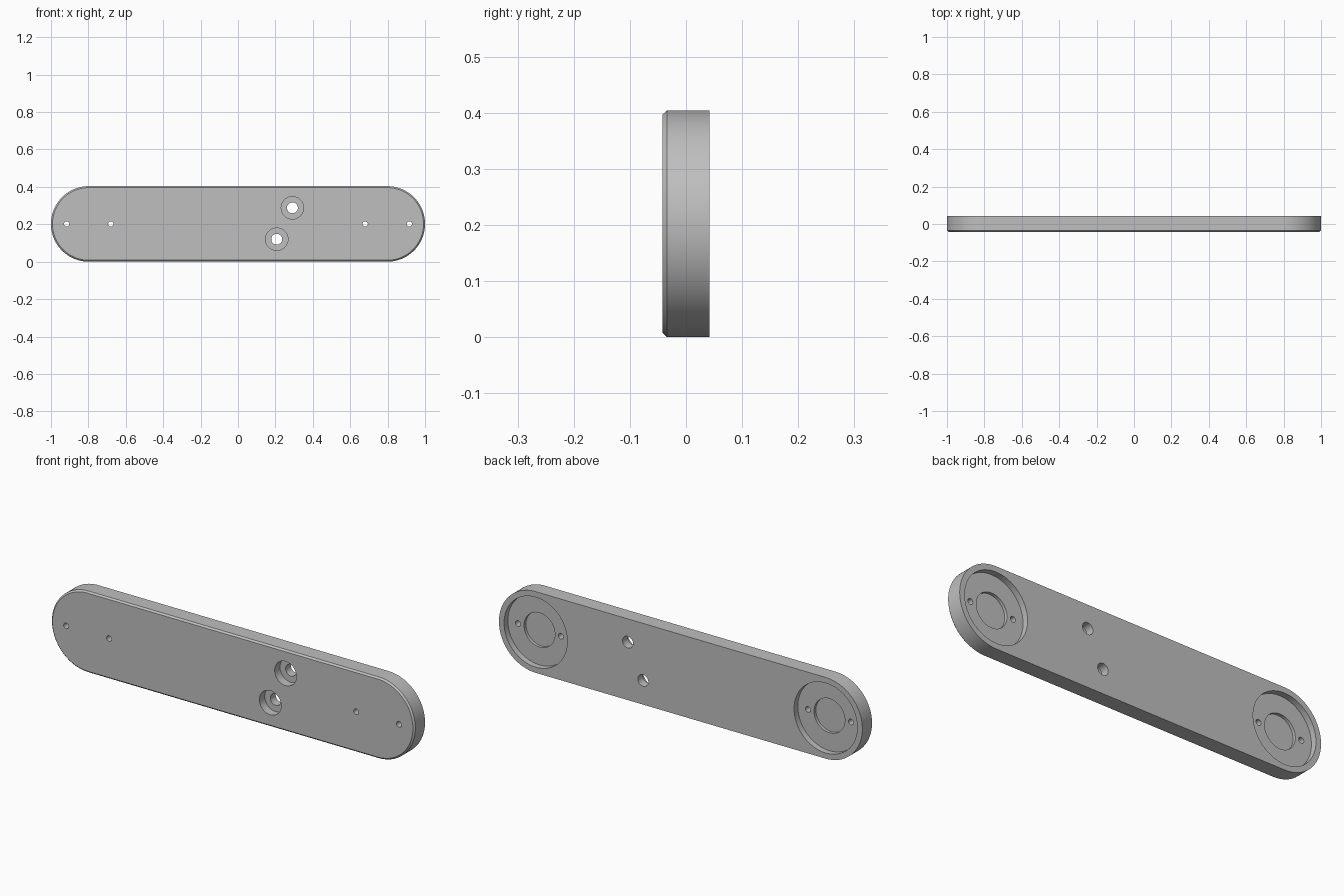
import bpy
import bmesh
import math
from mathutils import Matrix

if "Cube" in bpy.data.objects:
    bpy.data.objects.remove(bpy.data.objects["Cube"], do_unlink=True)

RADIUS, HALF_DEPTH, CHAMFER = 0.202, 0.042, 0.008
END_X, MID_Z = 1 - RADIUS, RADIUS

grey = bpy.data.materials.new("plain grey")
grey.use_nodes = True
grey.diffuse_color = (0.52, 0.52, 0.52, 1)
grey.node_tree.nodes["Principled BSDF"].inputs["Base Color"].default_value = grey.diffuse_color


def make_object(name, bm):
    bmesh.ops.recalc_face_normals(bm, faces=bm.faces)
    mesh = bpy.data.meshes.new(name)
    bm.to_mesh(mesh)
    bm.free()
    mesh.materials.append(grey)
    obj = bpy.data.objects.new(name, mesh)
    bpy.context.collection.objects.link(obj)
    return obj


def stadium_ring(bm, radius, y, steps=48):
    """Rounded-end outline lying in a plane of constant y."""
    ring = []
    for side in (1, -1):
        for i in range(steps + 1):
            a = math.pi * (i / steps - 0.5)
            ring.append(bm.verts.new((side * (END_X + radius * math.cos(a)), y,
                                      MID_Z + side * radius * math.sin(a))))
    return ring


def cut_cylinder(target, x, z, radius, y0, y1, sides=64):
    """Bore a round hole along y between y0 and y1."""
    bm = bmesh.new()
    place = Matrix.Translation((x, (y0 + y1) / 2, z)) @ Matrix.Rotation(math.pi / 2, 4, "X")
    bmesh.ops.create_cone(bm, cap_ends=True, segments=sides, radius1=radius,
                          radius2=radius, depth=y1 - y0, matrix=place)
    cutter = make_object("hole_cutter", bm)
    cutter.hide_render = True
    mod = target.modifiers.new("bore", "BOOLEAN")
    mod.operation, mod.solver, mod.object = "DIFFERENCE", "EXACT", cutter
    bpy.ops.object.modifier_apply(modifier=mod.name)
    bpy.data.objects.remove(cutter, do_unlink=True)


# Bar with rounded ends and a chamfered front rim
bm = bmesh.new()
rings = [stadium_ring(bm, RADIUS - CHAMFER, -HALF_DEPTH),
         stadium_ring(bm, RADIUS, -HALF_DEPTH + CHAMFER),
         stadium_ring(bm, RADIUS, HALF_DEPTH)]
bm.faces.new(rings[0])
bm.faces.new(rings[-1])
for a, b in zip(rings, rings[1:]):
    for i in range(len(a)):
        j = (i + 1) % len(a)
        bm.faces.new((a[i], a[j], b[j], b[i]))
bar = make_object("mounting_bar", bm)
bpy.context.view_layer.objects.active = bar
bar.select_set(True)

# Stepped round pockets in the back, each with two small through holes
for side in (-1, 1):
    cx = side * END_X
    cut_cylinder(bar, cx, MID_Z, 0.174, HALF_DEPTH - 0.03, 0.1, 96)
    cut_cylinder(bar, cx, MID_Z, 0.085, HALF_DEPTH - 0.045, 0.1)
    for offset in (-0.118, 0.118):
        cut_cylinder(bar, cx + offset, MID_Z, 0.014, -0.1, 0.1, 32)

# Two counterbored screw holes opening to the front
for x, z in ((0.291, 0.288), (0.207, 0.12)):
    cut_cylinder(bar, x, z, 0.06, -0.1, 0)
    cut_cylinder(bar, x, z, 0.029, -0.1, 0.1, 48)

bpy.ops.object.shade_smooth_by_angle(angle=math.radians(30))
